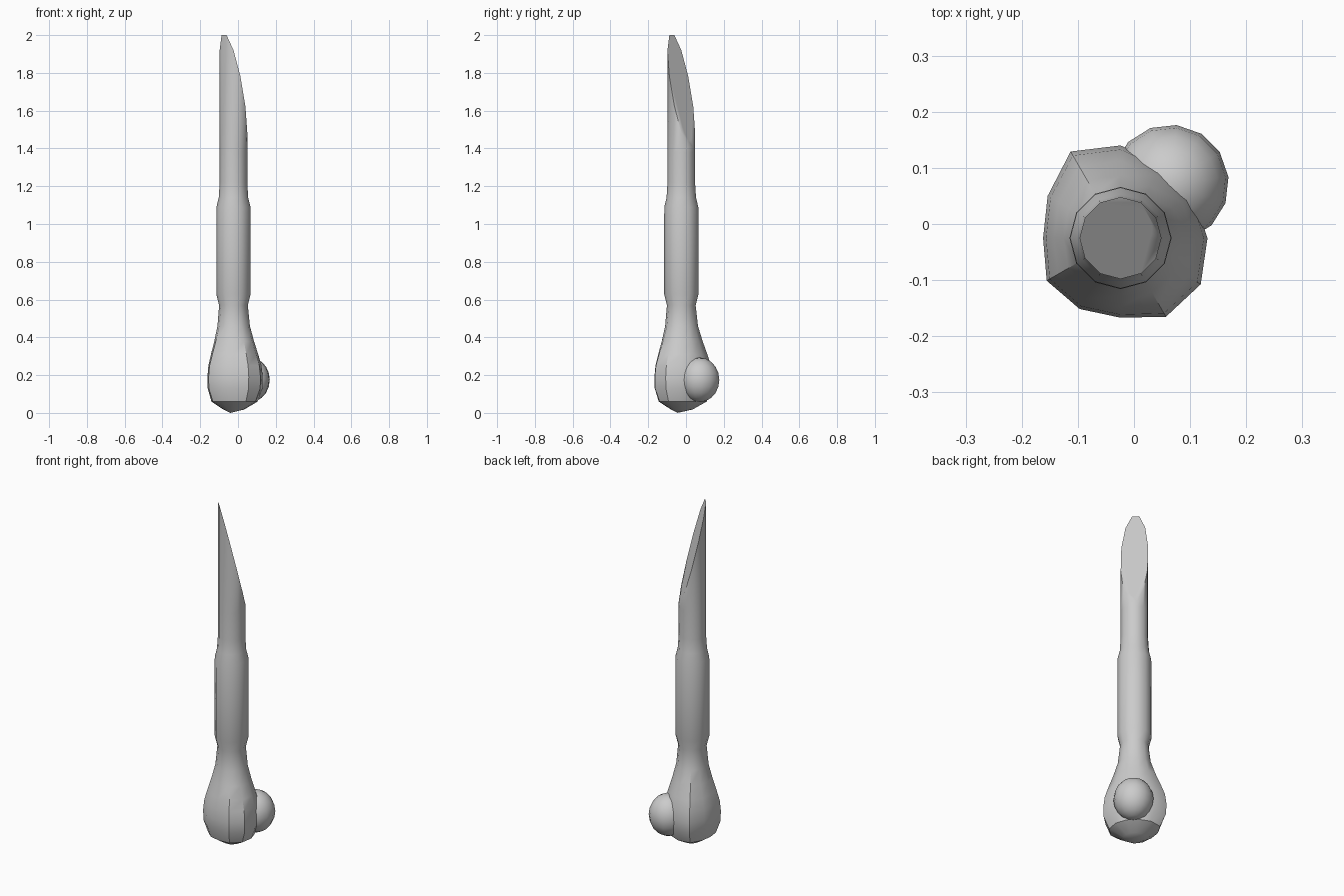
import bpy, bmesh, math
from mathutils import Vector, Matrix

if "Cube" in bpy.data.objects:
    bpy.data.objects.remove(bpy.data.objects["Cube"])

SIDES = 12
CX, CY = -0.024, -0.025            # shaft axis


def finish(obj, angle=35):
    bpy.ops.object.select_all(action='DESELECT')
    obj.select_set(True)
    bpy.context.view_layer.objects.active = obj
    bpy.ops.object.shade_smooth_by_angle(angle=math.radians(angle))


def add_object(name, bm):
    bmesh.ops.recalc_face_normals(bm, faces=bm.faces)
    mesh = bpy.data.meshes.new(name)
    bm.to_mesh(mesh)
    bm.free()
    obj = bpy.data.objects.new(name, mesh)
    bpy.context.collection.objects.link(obj)
    return obj


# Bone body: rings blend from a knobbly knuckle outline to a round shaft
knuckle = [.155, .15, .15, .165, .178, .15, .138, .152, .146, .142, .162, .165]
# (height, round radius, knuckle blend)
rings = [(.018, .03, .22), (.06, .075, .66), (.13, .075, .98), (.19, .075, 1),
         (.25, .075, .92), (.31, .075, .70), (.38, .075, .42), (.46, .076, .14),
         (.57, .076, 0), (.63, .091, 0), (.85, .091, 0), (1.09, .090, 0),
         (1.14, .078, 0), (1.22, .073, 0), (1.38, .073, 0), (2.05, .073, 0)]

bm = bmesh.new()
loops = []
for z, r, blend in rings:
    loop = []
    for i in range(SIDES):
        a = 2 * math.pi * i / SIDES
        rad = r + (knuckle[i] - r) * blend
        loop.append(bm.verts.new((CX + rad * math.cos(a), CY + rad * math.sin(a), z)))
    loops.append(loop)
for lo, hi in zip(loops, loops[1:]):
    for i in range(SIDES):
        j = (i + 1) % SIDES
        bm.faces.new((lo[i], lo[j], hi[j], hi[i]))
bottom = bm.verts.new((-0.04, -0.045, 0))
for i in range(SIDES):
    bm.faces.new((bottom, loops[0][(i + 1) % SIDES], loops[0][i]))
bm.faces.new(loops[-1])

# Slanted cut that makes the point
diag = Vector((1, 1, 0)).normalized()
side = Vector((-1, 1, 0)).normalized()
axis = Vector((CX, CY, 0))
low = axis + diag * .072 + Vector((0, 0, 1.40))
tip = axis - diag * .0705 + Vector((0, 0, 2.0))
along = (tip - low).normalized()
normal = side.cross(along).normalized()
if normal.dot(diag) < 0:
    normal = -normal
cut = bmesh.ops.bisect_plane(bm, geom=bm.verts[:] + bm.edges[:] + bm.faces[:],
                             plane_co=tip, plane_no=normal, clear_outer=True)
rim = [e for e in cut['geom_cut'] if isinstance(e, bmesh.types.BMEdge)]
bmesh.ops.holes_fill(bm, edges=rim, sides=0)
bone = add_object("bone_shaft", bm)

# Hollow marrow scoop in the cut face
bm = bmesh.new()
bmesh.ops.create_uvsphere(bm, u_segments=16, v_segments=10, radius=1)
rot = Matrix((side, normal, along)).transposed().to_4x4()
mid = low.lerp(tip, .37)
bm.transform(Matrix.Translation(mid) @ rot @ Matrix.Diagonal((.042, .025, .19, 1)))
scoop = add_object("scoop_cutter", bm)
scoop.hide_render = True
mod = bone.modifiers.new("scoop", 'BOOLEAN')
mod.operation = 'DIFFERENCE'
mod.solver = 'EXACT'
mod.object = scoop
bpy.context.view_layer.objects.active = bone
bone.select_set(True)
bpy.ops.object.modifier_apply(modifier=mod.name)
bpy.data.objects.remove(scoop)
finish(bone)

# Rounded joint ball on the side of the knuckle
bm = bmesh.new()
bmesh.ops.create_uvsphere(bm, u_segments=14, v_segments=10, radius=1)
bm.transform(Matrix.Translation((.064, .072, .175)) @ Matrix.Rotation(math.radians(45), 4, 'Z')
             @ Matrix.Diagonal((.105, .105, .118, 1)))
finish(add_object("joint_ball", bm))
